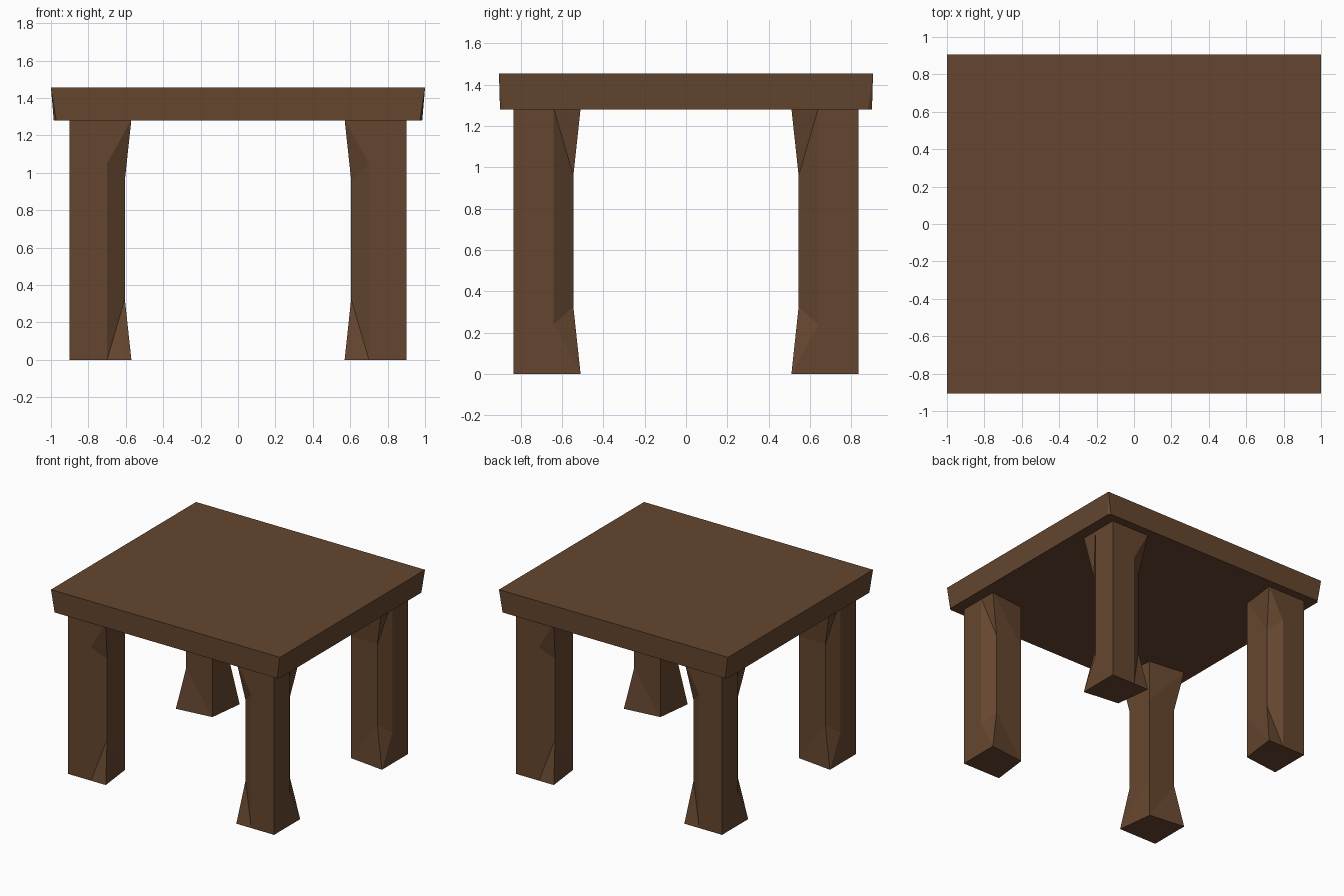
import bpy, bmesh

if "Cube" in bpy.data.objects:
    bpy.data.objects.remove(bpy.data.objects["Cube"])

wood = bpy.data.materials.new("dark_wood")
wood.diffuse_color = (0.13, 0.062, 0.029, 1)
wood.use_nodes = True
wood.node_tree.nodes["Principled BSDF"].inputs["Base Color"].default_value = wood.diffuse_color


def loft(name, rings):
    """Flat-faced solid skinned through rings of matching points."""
    bm = bmesh.new()
    loops = [[bm.verts.new(p) for p in ring] for ring in rings]
    n = len(loops[0])
    for a, b in zip(loops, loops[1:]):
        for i in range(n):
            j = (i + 1) % n
            # merge-free triangles keep the facets crisp
            bm.faces.new((a[i], a[j], b[j]))
            bm.faces.new((a[i], b[j], b[i]))
    bm.faces.new(loops[0])
    bm.faces.new(loops[-1])
    bmesh.ops.remove_doubles(bm, verts=bm.verts, dist=1e-4)
    bmesh.ops.dissolve_limit(bm, angle_limit=0.002, verts=bm.verts, edges=bm.edges)
    bmesh.ops.recalc_face_normals(bm, faces=bm.faces)
    me = bpy.data.meshes.new(name)
    bm.to_mesh(me)
    bm.free()
    me.materials.append(wood)
    ob = bpy.data.objects.new(name, me)
    bpy.context.collection.objects.link(ob)
    return ob


# Table top: tapers downward, corners trimmed by small facets
def corner_ring(ax, ay, bx, by, z):
    return [(ax, ay, z), (bx, by, z), (-bx, by, z), (-ax, ay, z),
            (-ax, -ay, z), (-bx, -by, z), (bx, -by, z), (ax, -ay, z)]


loft("table_top", [corner_ring(0.985, 0.88, 0.972, 0.9, 1.28),
                   corner_ring(1, 0.905, 1, 0.905, 1.455)])


# Legs: straight outer and inner corners, side corners flare at both ends
def leg_ring(sx, sy, side, cut, z_cut, z_side, z_flat):
    x, y = 0.9, 0.835
    pts = [(x, y, z_flat), (0.7, y, z_cut), (side[0], y - cut, z_side),
           (0.605, 0.545, z_flat), (x - cut, side[1], z_side), (x, 0.64, z_cut)]
    return [(sx * a, sy * b, c) for a, b, c in pts]


wide, narrow = (0.57, 0.51), (0.605, 0.545)
for sy, depth in ((-1, "front"), (1, "back")):
    for sx, side in ((-1, "left"), (1, "right")):
        loft(f"{depth}_{side}_leg", [
            leg_ring(sx, sy, wide, 0, 0, 0, 0),
            leg_ring(sx, sy, narrow, 0.065, 0.24, 0.325, 0.325),
            leg_ring(sx, sy, narrow, 0.065, 1.05, 0.96, 0.96),
            leg_ring(sx, sy, wide, 0, 1.285, 1.285, 1.285)])
